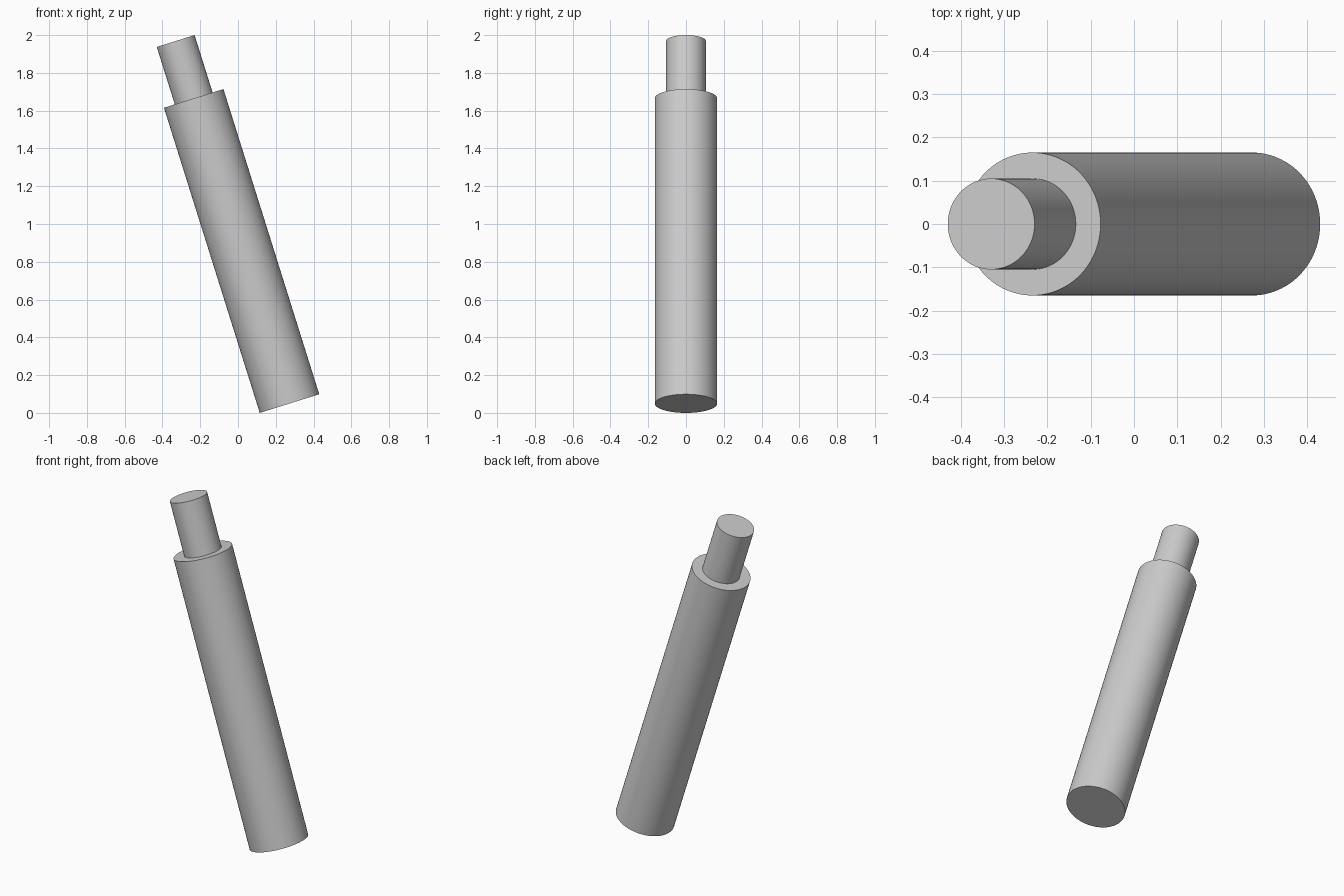
import bpy, bmesh, math
from mathutils import Matrix

if "Cube" in bpy.data.objects:
    bpy.data.objects.remove(bpy.data.objects["Cube"])

SIDES = 96
TILT = math.radians(-17.43)
# Stepped profile (radius, distance along axis): wide shaft, shoulder, narrow pin
PROFILE = [(0.165, 0.0), (0.165, 1.693), (0.105, 1.693), (0.105, 2.0116)]


def lathe(name, profile, sides):
    bm = bmesh.new()
    rings = []
    for r, z in profile:
        rings.append([bm.verts.new((r * math.cos(2 * math.pi * i / sides),
                                    r * math.sin(2 * math.pi * i / sides), z))
                      for i in range(sides)])
    for a, b in zip(rings, rings[1:]):
        for i in range(sides):
            j = (i + 1) % sides
            bm.faces.new((a[i], a[j], b[j], b[i]))
    # Flat end caps
    bm.faces.new(rings[0][::-1])
    bm.faces.new(rings[-1])
    mesh = bpy.data.meshes.new(name)
    bm.to_mesh(mesh)
    bm.free()
    obj = bpy.data.objects.new(name, mesh)
    bpy.context.collection.objects.link(obj)
    return obj


# Stepped rod, leaning to the left with its lower rim on the ground
rod = lathe("stepped_rod", PROFILE, SIDES)
base = Matrix.Translation((0.2726, 0, 0.165 * math.sin(-TILT)))
rod.data.transform(base @ Matrix.Rotation(TILT, 4, 'Y'))

bpy.context.view_layer.objects.active = rod
rod.select_set(True)
bpy.ops.object.shade_smooth_by_angle(angle=math.radians(30))
